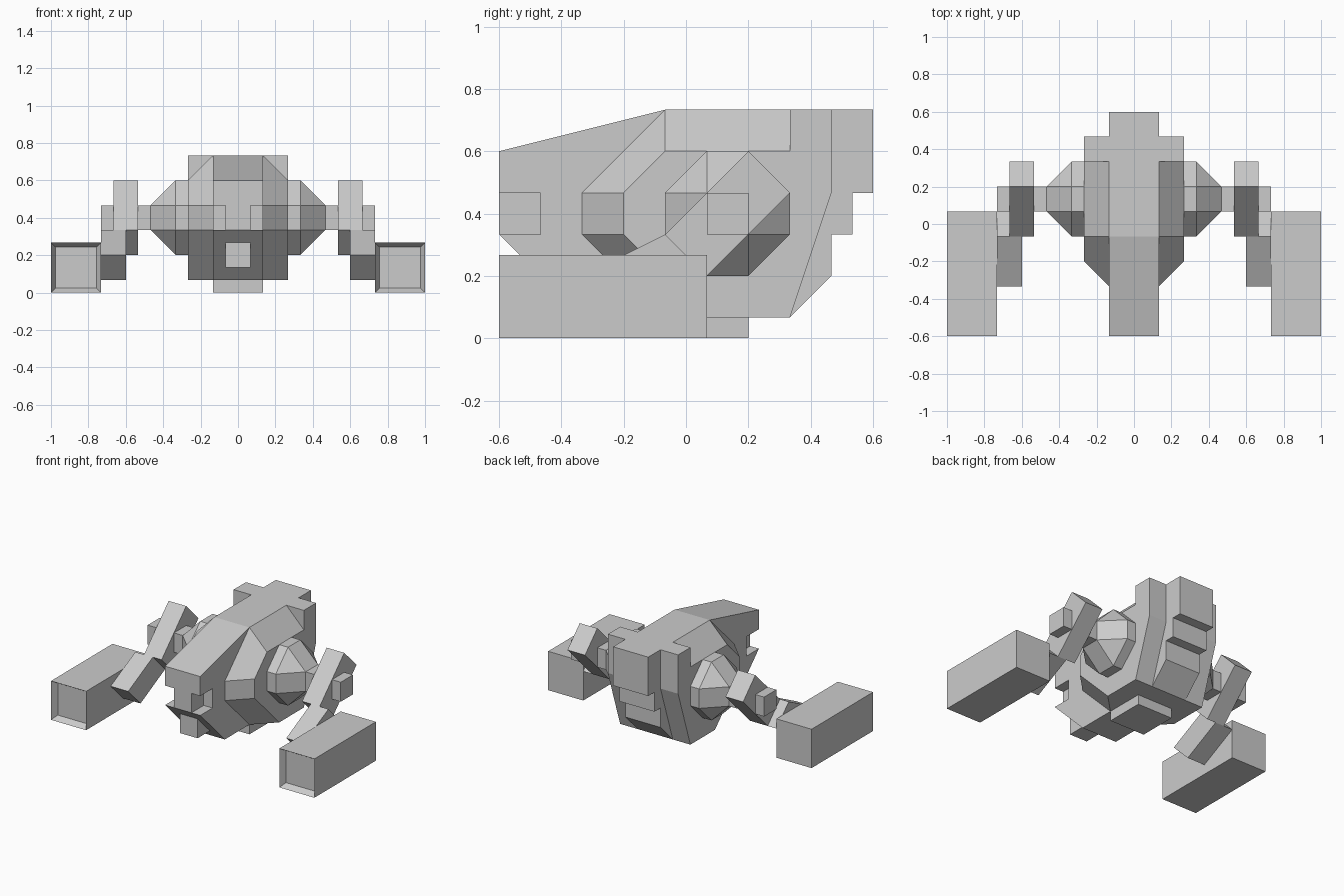
import bpy, bmesh, math

if "Cube" in bpy.data.objects:
    bpy.data.objects.remove(bpy.data.objects["Cube"])

U = 1 / 15  # modelling grid step


def finish(name, bm):
    bmesh.ops.recalc_face_normals(bm, faces=bm.faces[:])
    bmesh.ops.scale(bm, vec=(U, U, U), verts=bm.verts[:])
    mesh = bpy.data.meshes.new(name)
    bm.to_mesh(mesh)
    bm.free()
    ob = bpy.data.objects.new(name, mesh)
    bpy.context.collection.objects.link(ob)
    return ob


def prism_mesh(profile, x0, x1):
    """Extrude a (y, z) profile along x."""
    bm = bmesh.new()
    face = bm.faces.new([bm.verts.new((x0, y, z)) for y, z in profile])
    new = bmesh.ops.extrude_face_region(bm, geom=[face])["geom"]
    verts = [v for v in new if isinstance(v, bmesh.types.BMVert)]
    bmesh.ops.translate(bm, vec=(x1 - x0, 0, 0), verts=verts)
    bmesh.ops.recalc_face_normals(bm, faces=bm.faces[:])
    return bm


def prism(name, profile, x0, x1):
    return finish(name, prism_mesh(profile, x0, x1))


def rect(y0, y1, z0, z1):
    return [(y0, z0), (y1, z0), (y1, z1), (y0, z1)]


def hull(name, sections):
    """Convex solid around (x, profile) cross-sections."""
    bm = bmesh.new()
    for x, profile in sections:
        for y, z in profile:
            bm.verts.new((x, y, z))
    bmesh.ops.convex_hull(bm, input=bm.verts[:])
    bmesh.ops.dissolve_limit(bm, angle_limit=math.radians(1),
                             verts=bm.verts[:], edges=bm.edges[:])
    return finish(name, bm)


def mirror(ob):
    m = ob.modifiers.new("Mirror", "MIRROR")
    m.use_axis[0] = True
    m.use_mirror_merge = False


# Central spine with snout, stepped back and mouth notch
prism("spine", [(-9, 9), (-1, 11), (9, 11), (9, 7), (8, 7), (8, 5), (7, 5), (7, 3),
                (5, 1), (-5, 1), (-9, 5), (-7, 5), (-7, 7), (-9, 7)], -2, 2)
prism("mouth_post", rect(-9, -7, 5, 7), -1, 1)
prism("chin_block", rect(-8, -6, 2, 4), -1, 1)
prism("belly_block", rect(-1, 3, 0, 1), -2, 2)

# Chamfered body shell and the plate behind it
inner = [(-5, 7), (-1, 11), (5, 11), (5, 1), (-1, 1), (-5, 5)]
outer = [(-3, 7), (-1, 9), (5, 9), (5, 1), (1, 1), (-3, 5)]
hull("body_shell", [(-4, outer), (-2, inner), (2, inner), (4, outer)])
prism("back_plate", [(5, 11), (7, 11), (7, 7), (5, 1)], -4, 4)

# Faceted shoulder: octagon tapering to a square
octagon = [(1, 9), (3, 9), (5, 7), (5, 5), (3, 3), (1, 3), (-1, 5), (-1, 7)]
mirror(hull("shoulder", [(4, octagon), (5, octagon), (7, rect(1, 3, 5, 7))]))
mirror(prism("shoulder_axle", rect(1, 3, 5, 7), 7, 11))

# Arm bars
mirror(prism("upper_arm", [(3, 9), (5, 7), (1, 3), (-1, 5)], 8, 10))
mirror(prism("forearm", [(-1, 5), (1, 3), (-3, 1), (-5, 3)], 9, 11))

# Box-shaped hand cannon with a recessed muzzle
bm = prism_mesh(rect(-9, 1, 0, 4), 11, 15)
muzzle = min(bm.faces, key=lambda f: f.calc_center_median().y)
bmesh.ops.inset_individual(bm, faces=[muzzle], thickness=0.5, depth=0)
bmesh.ops.translate(bm, vec=(0, 0.6, 0), verts=muzzle.verts[:])
mirror(finish("hand_cannon", bm))
